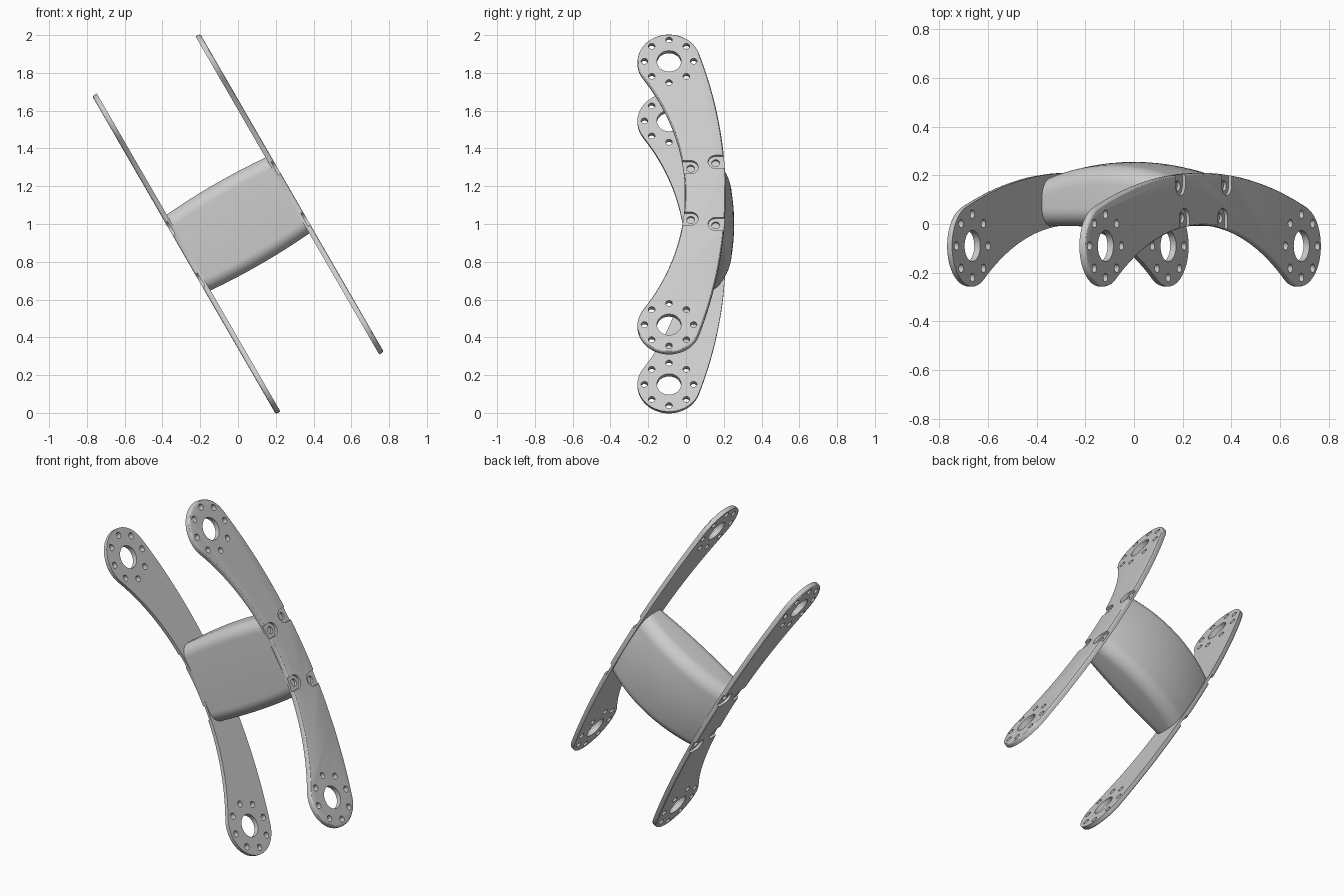
import bpy, bmesh
from math import sin, cos, pi, sqrt, atan2, radians
from mathutils import Matrix

if "Cube" in bpy.data.objects:
    bpy.data.objects.remove(bpy.data.objects["Cube"], do_unlink=True)

grey = bpy.data.materials.new("light_grey")
grey.use_nodes = True
grey.diffuse_color = (0.6, 0.6, 0.6, 1)
grey.node_tree.nodes["Principled BSDF"].inputs["Base Color"].default_value = (0.6, 0.6, 0.6, 1)

# Parts are built upright (x across, z along the plates), then tilted
TILT = Matrix.Translation((0, 0, 1)) @ Matrix.Rotation(radians(-30), 4, 'Y')
INNER, OUTER = 0.302, 0.330
CAP_Y, CAP_Z, CAP_R = -0.09, 0.805, 0.167


def arc(cy, cz, r, a0, a1, n):
    """Points (y, z) on a circle; the angle is measured from +y towards +z."""
    return [(cy + r * cos(a0 + (a1 - a0) * i / n), cz + r * sin(a0 + (a1 - a0) * i / n))
            for i in range(n + 1)]


def prism(bm, pts, x0, x1):
    """Extrude a (y, z) outline from x0 to x1; returns the face at x1."""
    a = [bm.verts.new((x0, y, z)) for y, z in pts]
    b = [bm.verts.new((x1, y, z)) for y, z in pts]
    n = len(pts)
    for i in range(n):
        j = (i + 1) % n
        bm.faces.new((a[i], a[j], b[j], b[i]))
    bm.faces.new(a[::-1])
    return bm.faces.new(b)


def make(name, bm):
    bmesh.ops.recalc_face_normals(bm, faces=bm.faces[:])
    me = bpy.data.meshes.new(name)
    bm.to_mesh(me)
    bm.free()
    me.materials.append(grey)
    ob = bpy.data.objects.new(name, me)
    bpy.context.collection.objects.link(ob)
    return ob


def smooth(ob, degrees):
    bpy.ops.object.select_all(action='DESELECT')
    ob.select_set(True)
    bpy.context.view_layer.objects.active = ob
    bpy.ops.object.shade_smooth_by_angle(angle=radians(degrees))


# Plate outline: shallow back arc, round caps and a concave front arc, all tangent
top_y, front_y = 0.21, -0.005
back_r = (CAP_Z ** 2 + (top_y - CAP_Y) ** 2 - CAP_R ** 2) / (2 * (top_y - CAP_Y - CAP_R))
drop = front_y - CAP_Y
front_r = (CAP_Z ** 2 + drop ** 2 - CAP_R ** 2) / (2 * (CAP_R + drop))
back_c, front_c = top_y - back_r, front_y - front_r
ab = atan2(CAP_Z, CAP_Y - back_c)
af = atan2(CAP_Z, CAP_Y - front_c)
outline = arc(back_c, 0, back_r, -ab, ab, 40)
outline += arc(CAP_Y, CAP_Z, CAP_R, ab, pi + af, 28)[1:]
outline += arc(front_c, 0, front_r, af, -af, 36)[1:]
outline += arc(CAP_Y, -CAP_Z, CAP_R, pi - af, 2 * pi - ab, 28)[1:-1]

bm = bmesh.new()
rim = prism(bm, outline, INNER, OUTER)
bmesh.ops.recalc_face_normals(bm, faces=bm.faces[:])
bmesh.ops.bevel(bm, geom=list(rim.edges), offset=0.011, segments=3, profile=0.5, affect='EDGES')
plate = make("right_hand_plate", bm)

# Screw pockets, open to the nearest edge of the plate
screws = [(y, s * z, side) for s in (1, -1) for y, z, side in ((0.025, 0.157, -1), (0.157, 0.19, 1))]
bm = bmesh.new()
for y, z, side in screws:
    start = pi / 2 if side > 0 else -pi / 2
    pts = arc(y, z, 0.04, start, start + pi, 16)
    far = y + side * 0.1
    prism(bm, pts + [(far, pts[-1][1]), (far, pts[0][1])], OUTER - 0.014, OUTER + 0.1)
pocket_cutter = make("pocket_cutter", bm)

# Bearing holes, bolt circles and screw holes
bm = bmesh.new()
holes = [(y, z, 0.021) for y, z, side in screws]
for s in (1, -1):
    holes.append((CAP_Y, s * CAP_Z, 0.064))
    holes += [(y, z, 0.0175) for y, z in arc(CAP_Y, s * CAP_Z, 0.13, 0, 2 * pi, 8)[:-1]]
for y, z, r in holes:
    prism(bm, arc(y, z, r, 0, 2 * pi, 40 if r > 0.05 else 20)[:-1], INNER - 0.1, OUTER + 0.1)
hole_cutter = make("hole_cutter", bm)

for cutter in (pocket_cutter, hole_cutter):
    cutter.hide_render = True
    mod = plate.modifiers.new("cut", 'BOOLEAN')
    mod.operation, mod.solver, mod.object = 'DIFFERENCE', 'EXACT', cutter
bpy.context.view_layer.update()
cut_mesh = bpy.data.meshes.new_from_object(plate.evaluated_get(bpy.context.evaluated_depsgraph_get()))
plate.modifiers.clear()
plate.data = cut_mesh
for cutter in (pocket_cutter, hole_cutter):
    bpy.data.objects.remove(cutter, do_unlink=True)

# Second plate is a mirror of the first
mirror = plate.copy()
mirror.data = plate.data.copy()
mirror.name = "left_hand_plate"
bpy.context.collection.objects.link(mirror)
mirror.data.transform(Matrix.Scale(-1, 4, (1, 0, 0)))
mirror.data.flip_normals()

# Connecting block: rounded section lofted across, swelling towards the middle
bm = bmesh.new()
rings = []
STEPS = 16
for i in range(STEPS + 1):
    t = 2 * i / STEPS - 1
    swell = 1 - t * t
    y0, y1 = -0.008, 0.203 + 0.052 * swell
    h = 0.232 + 0.012 * swell
    rf, rb = 0.07, 0.08
    pts = arc(y1 - rb - 0.012, h - rb, rb, 0.1, pi / 2, 10)
    pts += arc(y0 + rf, h - rf, rf, pi / 2, pi, 10)
    pts += [(y, -z) for y, z in reversed(pts)]
    pts += [(y1 - 0.012 * (z / (h - rb)) ** 2, z)
            for z in [(h - rb) * k / 5 for k in range(-4, 5)]]
    rings.append([bm.verts.new((t * (INNER + 0.001), y, z)) for y, z in pts])
for a, b in zip(rings, rings[1:]):
    for j in range(len(a)):
        k = (j + 1) % len(a)
        bm.faces.new((a[j], a[k], b[k], b[j]))
bm.faces.new(rings[0][::-1])
bm.faces.new(rings[-1])
block = make("connecting_block", bm)

for ob in (plate, mirror, block):
    ob.data.transform(TILT)
    smooth(ob, 30)
